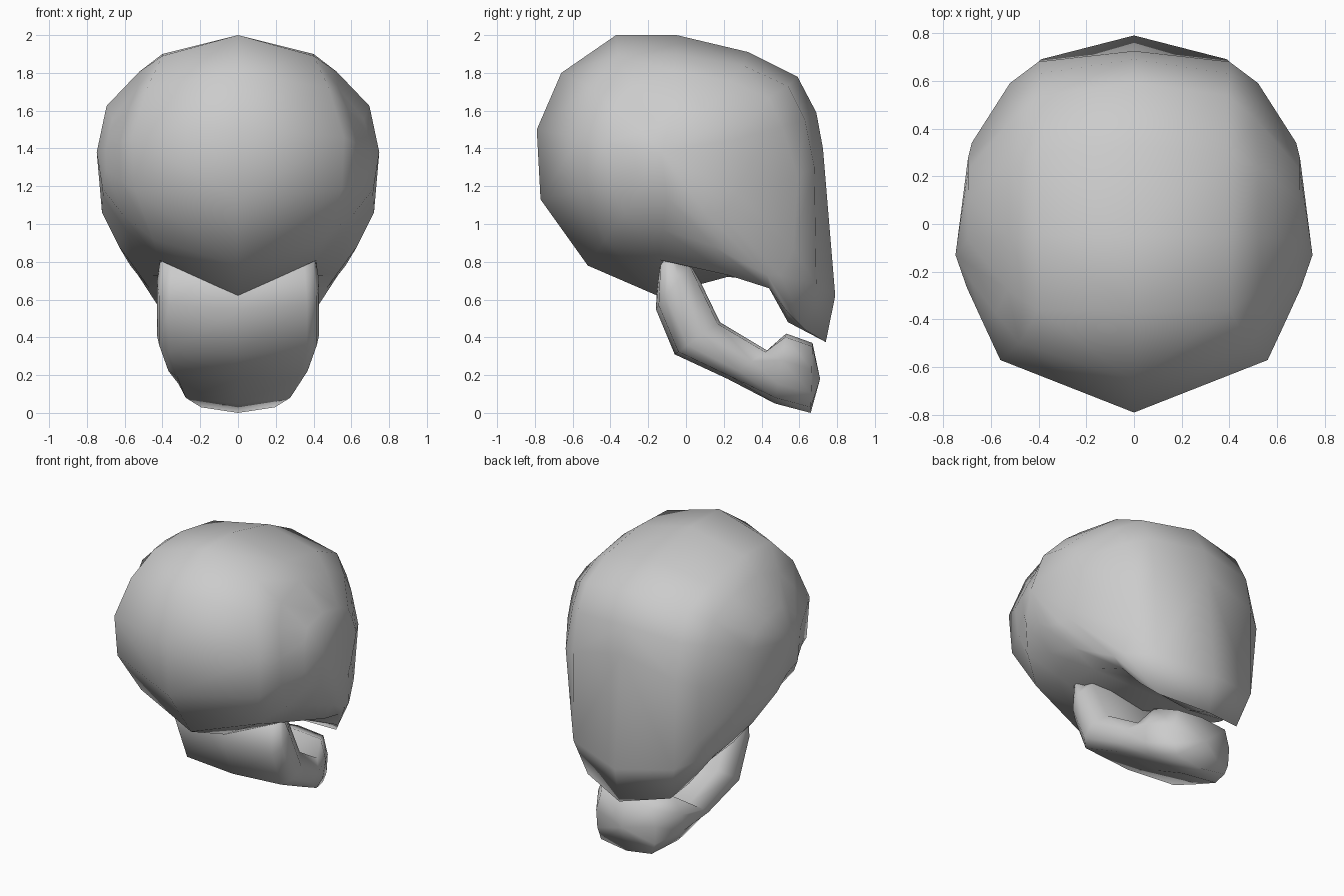
import bpy, bmesh
from mathutils import Vector

if "Cube" in bpy.data.objects:
    bpy.data.objects.remove(bpy.data.objects["Cube"])


def loft(name, rings, closed_caps):
    """Bridge a list of equal-length closed rings; closed_caps = (first, last)."""
    bm = bmesh.new()
    rows = [[bm.verts.new(p) for p in ring] for ring in rings]
    n = len(rows[0])
    for a, b in zip(rows, rows[1:]):
        for i in range(n):
            j = (i + 1) % n
            bm.faces.new((a[i], a[j], b[j], b[i]))
    for row, cap in ((rows[0], closed_caps[0]), (rows[-1], closed_caps[1])):
        if cap:
            c = bm.verts.new(cap)
            for i in range(n):
                bm.faces.new((row[i], row[(i + 1) % n], c))
    bmesh.ops.recalc_face_normals(bm, faces=bm.faces)
    # an open half shell must still point outward
    bm.faces.ensure_lookup_table()
    far = max(bm.faces, key=lambda f: f.calc_center_median().x)
    if far.normal.x < 0:
        bmesh.ops.reverse_faces(bm, faces=bm.faces)
    for f in bm.faces:
        f.smooth = True
    mesh = bpy.data.meshes.new(name)
    bm.to_mesh(mesh)
    bm.free()
    ob = bpy.data.objects.new(name, mesh)
    bpy.context.collection.objects.link(ob)
    return ob


# Cranium: centre-line outline (y, z) and the shoulder point (x, y, z) beside it
spokes = [
    (-.79, 1.50, .56, -.57, 1.46), (-.66, 1.80, .48, -.50, 1.72),
    (-.37, 2.00, .40, -.36, 1.89), (-.05, 2.00, .40, -.05, 1.90),
    (.33, 1.91, .40, .30, 1.84), (.59, 1.78, .39, .54, 1.73),
    (.69, 1.59, .40, .63, 1.55), (.725, 1.40, .40, .68, 1.30),
    (.79, .62, .39, .69, .68), (.74, .375, .32, .63, .44),
    (.54, .48, .40, .54, .53), (.43, .70, .47, .44, .66),
    (.22, .72, .52, .22, .73), (-.15, .62, .42, -.14, .81),
    (-.52, .78, .45, -.43, .92), (-.77, 1.13, .55, -.55, 1.18),
]
middle = [Vector((0, s[0], s[1])) for s in spokes]
shoulder = [Vector(s[2:]) for s in spokes]

# Two rings drawn in toward the temple: (amount, sideways share) per region
BACK, TOP, LOW = ((.3, .38), (.62, .78)), ((.17, .36), (.5, .87)), ((.3, .55), (.62, .92))
region = [BACK] * 3 + [TOP] * 5 + [LOW] * 7 + [BACK]


def toward_temple(k):
    out = []
    for p, r in zip(shoulder, region):
        t, tx = r[k]
        out.append(Vector((p.x + (.74 - p.x) * tx, p.y + (-.08 - p.y) * t,
                           p.z + (1.35 - p.z) * t)))
    return out


outer, temple = toward_temple(0), toward_temple(1)
# Cheek points
outer[7:13] = [Vector(p) for p in ((.52, .59, 1.25), (.50, .57, .87), (.51, .50, .73),
                                   (.53, .43, .73), (.57, .33, .78), (.63, .15, .88))]
temple[7:13] = [Vector(p) for p in ((.68, .34, 1.33), (.69, .27, 1.16), (.695, .23, 1.09),
                                    (.70, .18, 1.06), (.71, .11, 1.05), (.72, .02, 1.06))]
cranium = loft("cranium", [middle, shoulder, outer, temple],
               (None, (.748, -.13, 1.38)))
cranium.modifiers.new("both_sides", 'MIRROR')

# Lower jaw: stations of upper edge (y, z), lower edge (y, z) and half width
stations = [
    (-.05, .82, -.14, .83, .41), (.03, .79, -.16, .55, .43),
    (.18, .48, -.06, .31, .43), (.43, .33, .22, .18, .38),
    (.53, .42, .47, .05, .325), (.67, .37, .66, .00, .23),
]
rings = []
for uy, uz, ly, lz, w in stations:
    up, low = Vector((0, uy, uz)), Vector((0, ly, lz))
    half = [(.84, .95), (1, .62), (.97, .28), (.85, .08)]
    ring = [up]
    ring += [low.lerp(up, t) + Vector((w * k, 0, 0)) for k, t in half]
    ring += [low]
    ring += [low.lerp(up, t) - Vector((w * k, 0, 0)) for k, t in reversed(half)]
    rings.append(ring)
loft("lower_jaw", rings, ((0, -.095, .83), (0, .71, .18)))
